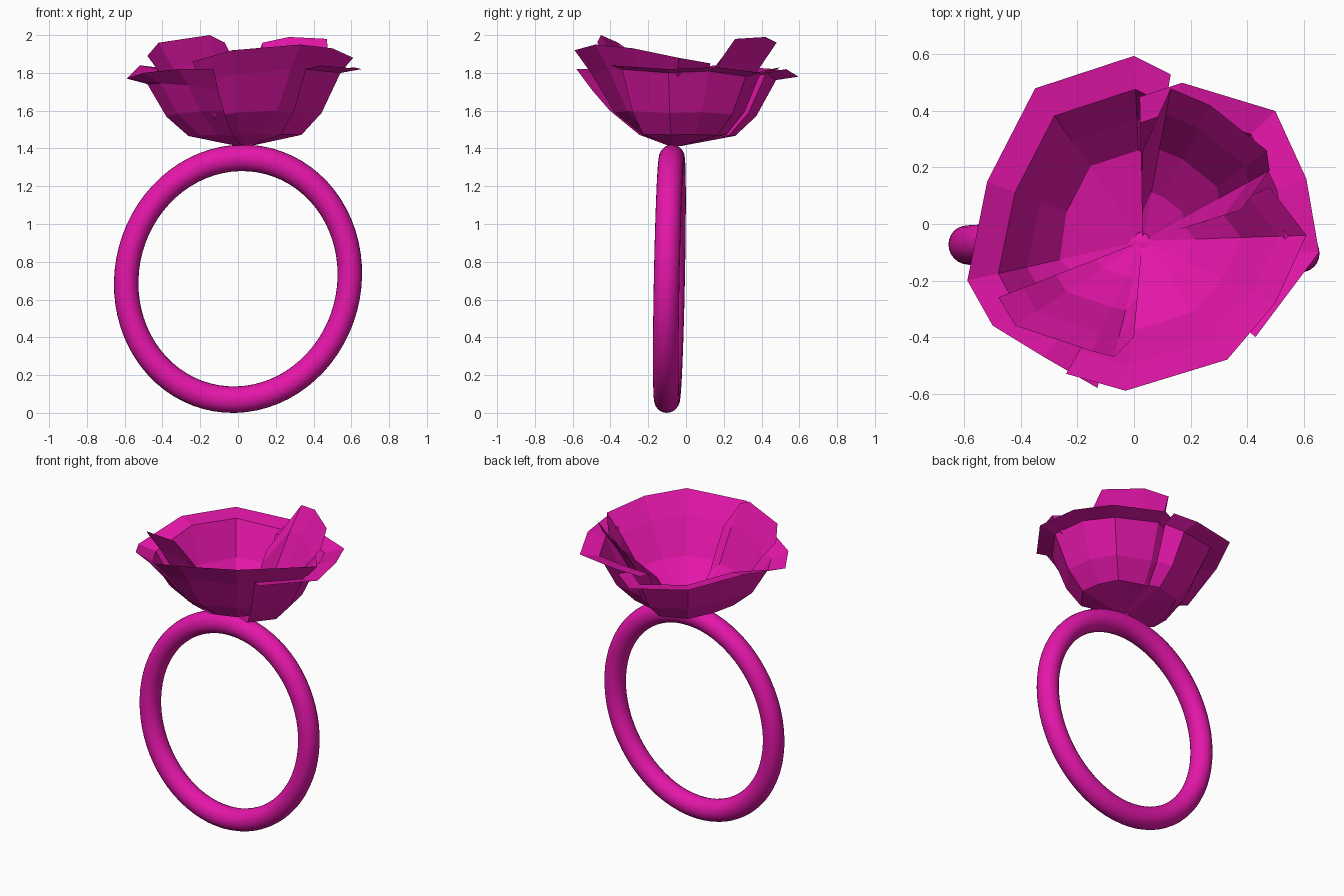
import bpy
from mathutils import Matrix

if "Cube" in bpy.data.objects:
    bpy.data.objects.remove(bpy.data.objects["Cube"])

pink = bpy.data.materials.new("pink")
pink.diffuse_color = (0.78, 0.008, 0.40, 1)
pink.use_nodes = True
pink.node_tree.nodes["Principled BSDF"].inputs["Base Color"].default_value = pink.diffuse_color

# Ring band: slightly oval, slightly leaning torus
bpy.ops.mesh.primitive_torus_add(major_radius=0.64, minor_radius=0.07,
                                 major_segments=72, minor_segments=24)
band = bpy.context.object
band.name = "ring_band"
stand_up = Matrix(((1, 0, 0, 0), (0, 0, -1, 0), (0, 1, 0, 0), (0, 0, 0, 1)))
lean = Matrix(((0.925, 0, 0.02, 0), (-0.022, 0.97, 0.02, -0.088),
               (0.02, 0, 1, 0.71), (0, 0, 0, 1)))
band.data.transform(lean @ stand_up)
band.data.materials.append(pink)
bpy.ops.object.shade_smooth()

CX, CY, CZ = 0.03, -0.06, 1.42


def petal(name, rim, start, end):
    """Sheet from flower base to rim; its (reach, height) profile blends start to end."""
    n = len(rim)
    verts = []
    for (f0, h0), (f1, h1) in zip(start, end):
        for i, (x, y, z) in enumerate(rim):
            t = min(1, 2 * i / (n - 1))
            f, h = f0 + (f1 - f0) * t, h0 + (h1 - h0) * t
            verts.append((CX + (x - CX) * f, CY + (y - CY) * f, CZ + (z - CZ) * h))
    faces = [(r * n + i, r * n + i + 1, (r + 1) * n + i + 1, (r + 1) * n + i)
             for r in range(len(start) - 1) for i in range(n - 1)]
    mesh = bpy.data.meshes.new(name)
    mesh.from_pydata(verts, [], faces)
    mesh.materials.append(pink)
    obj = bpy.data.objects.new(name, mesh)
    bpy.context.collection.objects.link(obj)


FLARED = [(0.05, -0.02), (0.49, 0.13), (0.66, 0.42), (0.82, 0.95), (1, 1)]
CONE = [(0.05, -0.02), (0.36, 0.13), (0.66, 0.45), (0.84, 0.72), (1, 1)]
BOWL = [(0.05, 0), (0.32, 0.10), (0.60, 0.34), (0.83, 0.75), (1, 1)]

# Outer petals with turned-out lips
petal("outer_petal_left",
      [(-.13, -.58, 1.82), (-.32, -.47, 1.82), (-.50, -.36, 1.80), (-.59, -.20, 1.77),
       (-.52, .15, 1.84), (-.35, .48, 1.82), (0, .595, 1.78), (.13, .53, 1.82)],
      CONE, FLARED)
petal("outer_petal_right",
      [(.02, .45, 1.80), (.17, .50, 1.83), (.50, .40, 1.80), (.61, .16, 1.83),
       (.655, -.10, 1.82), (.43, -.40, 1.84)], FLARED, FLARED)

# Large front petal wrapping round to the right
petal("front_petal",
      [(-.24, -.53, 1.86), (-.03, -.59, 1.92), (.33, -.48, 1.95), (.50, -.28, 1.93),
       (.61, -.04, 1.88), (.48, .13, 1.85)], BOWL, BOWL)

# Inner petals
petal("inner_petal_front_left",
      [(-.48, -.26, 1.89), (-.42, -.36, 1.96), (-.15, -.45, 2.0),
       (-.07, -.47, 1.96), (0, -.40, 1.82)], BOWL, BOWL)
petal("inner_petal_back_right",
      [(.03, .26, 1.72), (.13, .48, 1.96), (.27, .42, 1.99),
       (.47, .26, 1.98), (.48, .19, 1.88), (.38, .05, 1.70)], BOWL, BOWL)
